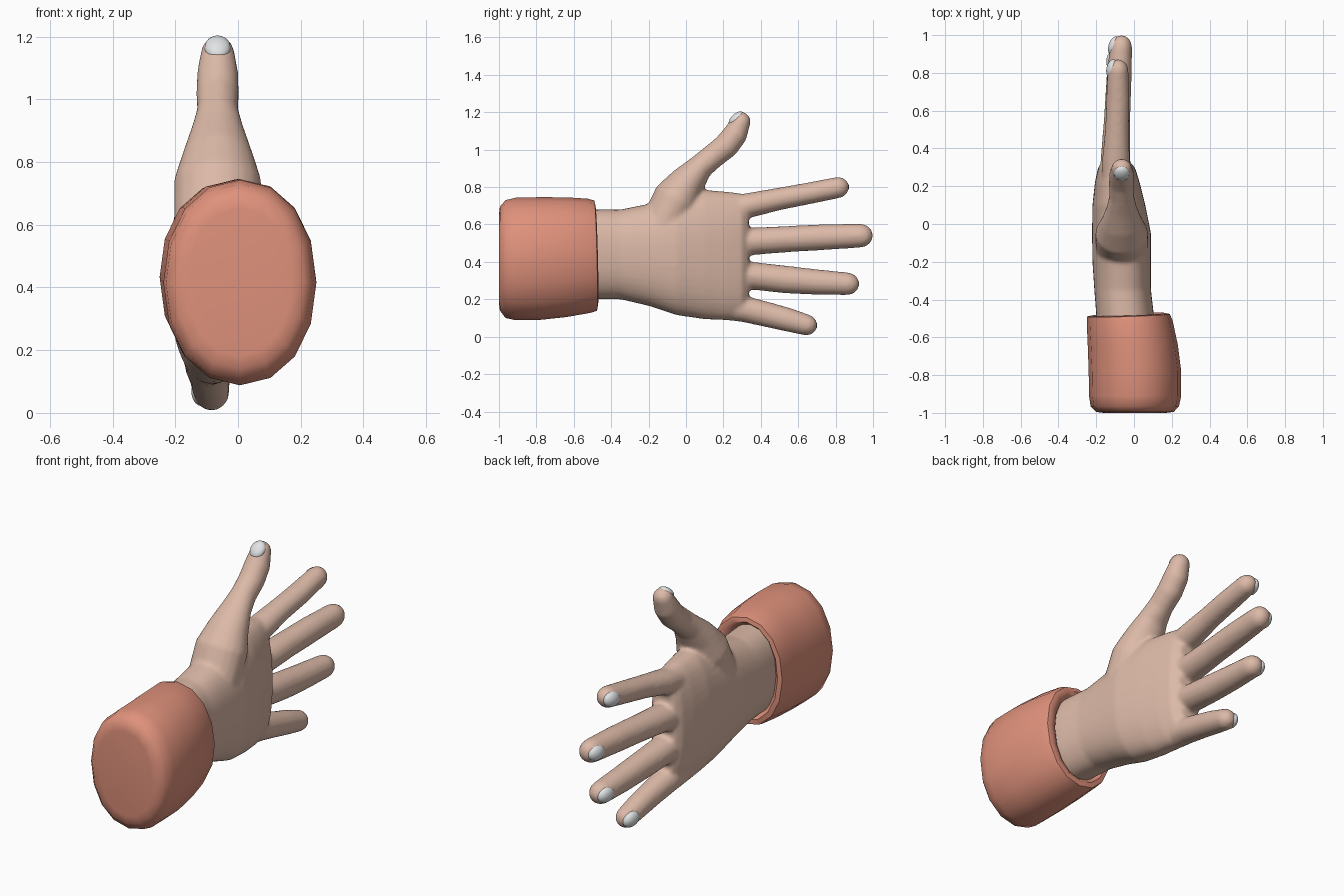
import bpy, bmesh, math
from mathutils import Vector, Matrix

if "Cube" in bpy.data.objects:
    bpy.data.objects.remove(bpy.data.objects["Cube"])


def material(name, rgb):
    m = bpy.data.materials.new(name)
    m.diffuse_color = (*rgb, 1)
    m.use_nodes = True
    m.node_tree.nodes["Principled BSDF"].inputs["Base Color"].default_value = m.diffuse_color
    return m


SKIN = material("skin", (0.72, 0.49, 0.39))
CLOTH = material("salmon cloth", (0.74, 0.285, 0.2))
NAIL = material("pale nail", (0.75, 0.77, 0.78))


def finish(bm, name, mat):
    bmesh.ops.recalc_face_normals(bm, faces=bm.faces)
    me = bpy.data.meshes.new(name)
    bm.to_mesh(me)
    bm.free()
    me.materials.append(mat)
    for p in me.polygons:
        p.use_smooth = True
    ob = bpy.data.objects.new(name, me)
    bpy.context.collection.objects.link(ob)
    return ob


def loft(bm, rings):
    """Skin a list of equal point rings and cap both ends."""
    rows = [[bm.verts.new(p) for p in ring] for ring in rings]
    n = len(rows[0])
    for a, b in zip(rows, rows[1:]):
        for i in range(n):
            j = (i + 1) % n
            bm.faces.new((a[i], a[j], b[j], b[i]))
    bm.faces.new(rows[0])
    bm.faces.new(rows[-1])


def section(y, x0, x1, z0, z1, n, power=2.0, tilt=0.0):
    """Superellipse ring across y from its x and z limits."""
    pts = []
    for i in range(n):
        a = 2 * math.pi * i / n
        c, s = math.cos(a), math.sin(a)
        c = math.copysign(abs(c) ** (2 / power), c)
        s = math.copysign(abs(s) ** (2 / power), s)
        pts.append((x0 + (x1 - x0) * (1 + c) / 2, y + tilt * (c - s),
                    z0 + (z1 - z0) * (1 + s) / 2))
    return pts


def digit(bm, path, n=20):
    """Tube through (x, y, z, x radius, side radius) points with a domed tip."""
    pts = [Vector(p[:3]) for p in path]
    rings = []

    def ring(c, t, ru, rv):
        u, v = Vector((1, 0, 0)), Vector((0, -t.z, t.y)).normalized()
        rings.append([c + u * ru * math.cos(2 * math.pi * i / n)
                      + v * rv * math.sin(2 * math.pi * i / n) for i in range(n)])

    for i, p in enumerate(path):
        t = (pts[min(i + 1, len(pts) - 1)] - pts[max(i - 1, 0)]).normalized()
        ring(pts[i], t, p[3], p[4])
    for k in range(1, 6):
        a = math.radians(17 * k)
        ring(pts[-1] + t * path[-1][4] * 1.1 * math.sin(a), t,
             path[-1][3] * math.cos(a), path[-1][4] * math.cos(a))
    loft(bm, rings)


# Hand: palm, fingers and thumb fused into one smooth skin
hand = bmesh.new()
palm = [(-0.62, -.19, .11, .20, .68), (-0.48, -.20, .105, .20, .68),
        (-0.35, -.21, .09, .20, .68), (-0.20, -.22, .09, .165, .71),
        (-0.05, -.222, .09, .115, .76), (0.10, -.22, .06, .093, .785),
        (0.22, -.207, .03, .088, .775), (0.30, -.19, .005, .10, .765),
        (0.335, -.165, -.03, .15, .72)]
loft(hand, [section(*p, 40, 2.3) for p in palm])

fingers = {
    "index": [(-.10, .18, .67, .07, .07), (-.095, .35, .705, .073, .066),
              (-.09, .50, .737, .063, .06), (-.085, .66, .767, .062, .058),
              (-.085, .81, .797, .056, .057)],
    "middle": [(-.10, .18, .50, .08, .075), (-.098, .36, .51, .078, .073),
               (-.09, .55, .522, .07, .070), (-.08, .75, .533, .067, .069),
               (-.07, .93, .54, .06, .064)],
    "ring": [(-.10, .18, .34, .08, .075), (-.098, .36, .325, .077, .074),
             (-.09, .53, .306, .07, .074), (-.085, .70, .292, .066, .068),
             (-.08, .86, .283, .06, .061)],
    "little": [(-.10, .14, .18, .075, .08), (-.098, .32, .146, .07, .07),
               (-.092, .44, .117, .064, .067), (-.088, .54, .092, .062, .064),
               (-.085, .64, .064, .057, .057)],
}
for path in fingers.values():
    digit(hand, path)
digit(hand, [(-.065, -.12, .60, .14, .12), (-.065, -.05, .74, .14, .125),
             (-.065, .01, .83, .11, .095), (-.065, .08, .91, .082, .068),
             (-.065, .145, .965, .066, .066), (-.065, .215, 1.02, .068, .068),
             (-.065, .265, 1.085, .066, .066), (-.065, .293, 1.145, .055, .052)])
hand_ob = finish(hand, "hand", SKIN)
remesh = hand_ob.modifiers.new("fuse", 'REMESH')
remesh.mode = 'VOXEL'
remesh.voxel_size = 0.011
remesh.use_smooth_shade = True
soften = hand_ob.modifiers.new("soften", 'SMOOTH')
soften.factor = 0.5
soften.iterations = 7


# Nails: shallow domes set into the finger backs
def nail(name, centre, along, out, size):
    along, out = Vector(along).normalized(), Vector(out).normalized()
    out = (out - along * out.dot(along)).normalized()
    side = along.cross(out)
    frame = Matrix((along, side, out)).transposed().to_4x4()
    bm = bmesh.new()
    bmesh.ops.create_uvsphere(bm, u_segments=16, v_segments=10, radius=1)
    bm.transform(Matrix.Translation(centre) @ frame @ Matrix.Diagonal((*size, 1)))
    finish(bm, name, NAIL)


for label, path in fingers.items():
    tip, prev = Vector(path[-1][:3]), Vector(path[-2][:3])
    d = (tip - prev).normalized()
    d.x += 0.22
    centre = tip + Vector((-path[-1][3] + 0.024, 0.012, 0))
    nail(label + "_nail", centre, d, (-1, 0, 0), (.052, .042, .029))
nail("thumb_nail", Vector((-.065, .268, 1.165)), (0, .72, .69), (0, -.69, .72),
     (.05, .042, .026))

# Sleeve cuff: sixteen-sided, domed closed end and a lip turned in to the wrist
cuff = bmesh.new()
sleeve = [(-1.0, -.16, .17, .18, .655), (-.995, -.20, .21, .14, .695),
          (-.965, -.23, .238, .10, .73), (-.91, -.238, .25, .088, .743),
          (-.78, -.24, .25, .09, .746), (-.64, -.245, .232, .105, .745),
          (-.52, -.25, .205, .127, .738), (-.483, -.25, .19, .138, .728),
          (-.478, -.225, .165, .165, .705), (-.50, -.20, .125, .19, .685),
          (-.56, -.17, .08, .23, .65)]
loft(cuff, [section(*s, 16, 2.1, 0.007 if s[0] > -.6 else 0) for s in sleeve])
cuff_ob = finish(cuff, "sleeve_cuff", CLOTH)
bpy.context.view_layer.objects.active = cuff_ob
cuff_ob.select_set(True)
bpy.ops.object.shade_smooth_by_angle(angle=math.radians(50))
